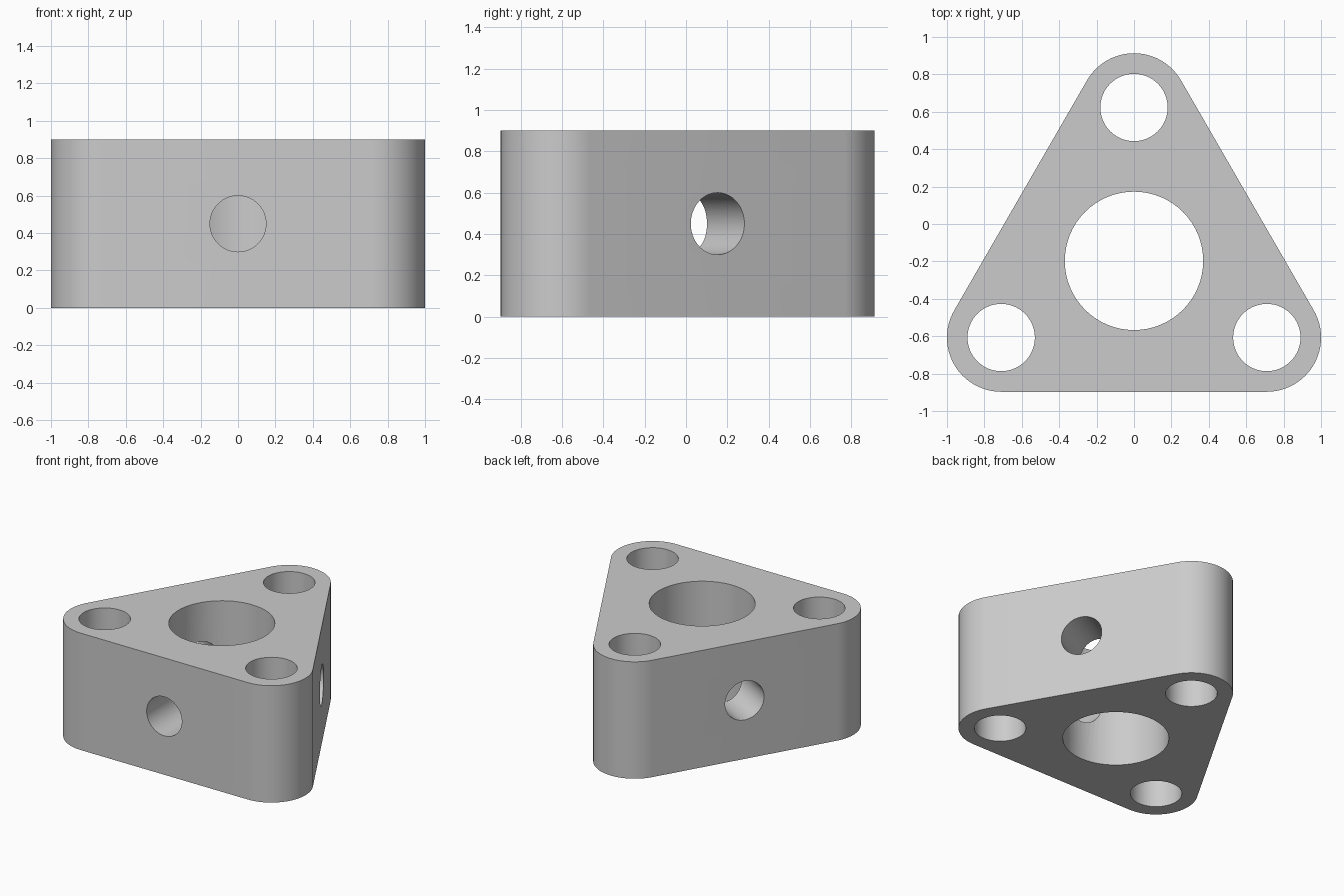
import bpy
import bmesh
from math import cos, sin, pi, radians
from mathutils import Matrix, Vector

HEIGHT = 0.9
CENTRE = Vector((0, -0.197, 0))
CORNER_DIST, CORNER_R = 0.82, 0.29
CORNER_HOLE_R, BORE_R, SIDE_HOLE_R = 0.18, 0.37, 0.15

if "Cube" in bpy.data.objects:
    bpy.data.objects.remove(bpy.data.objects["Cube"])

grey = bpy.data.materials.new("light grey")
grey.use_nodes = True
colour = (0.6, 0.6, 0.6, 1)
grey.diffuse_color = colour
grey.node_tree.nodes["Principled BSDF"].inputs["Base Color"].default_value = colour


def radial(degrees, distance):
    a = radians(degrees)
    return CENTRE + Vector((cos(a), sin(a), 0)) * distance


def make_object(name, bm):
    mesh = bpy.data.meshes.new(name)
    bm.to_mesh(mesh)
    bm.free()
    mesh.materials.append(grey)
    obj = bpy.data.objects.new(name, mesh)
    bpy.context.collection.objects.link(obj)
    return obj


def make_cutter(name, radius, length, matrix):
    bm = bmesh.new()
    bmesh.ops.create_cone(bm, cap_ends=True, segments=64, radius1=radius,
                          radius2=radius, depth=length, matrix=matrix)
    obj = make_object(name, bm)
    obj.hide_render = True
    return obj


# Rounded triangular block, one arc per corner
bm = bmesh.new()
steps = 24
outline = []
for corner in (90, 210, 330):
    for i in range(steps + 1):
        a = radians(corner - 60 + 120 * i / steps)
        outline.append(radial(corner, CORNER_DIST) + Vector((cos(a), sin(a), 0)) * CORNER_R)
base = bm.faces.new([bm.verts.new(p) for p in outline])
top = bmesh.ops.extrude_face_region(bm, geom=[base], use_keep_orig=True)
bmesh.ops.translate(bm, vec=(0, 0, HEIGHT),
                    verts=[v for v in top["geom"] if isinstance(v, bmesh.types.BMVert)])
bmesh.ops.recalc_face_normals(bm, faces=bm.faces)
block = make_object("triangular_block", bm)

# Central bore, vertical corner holes and radial holes through each side
mid = Vector((0, 0, HEIGHT / 2))
cutters = [make_cutter("bore_cutter", BORE_R, 2 * HEIGHT, Matrix.Translation(CENTRE + mid))]
for corner in (90, 210, 330):
    cutters.append(make_cutter("corner_hole_cutter", CORNER_HOLE_R, 2 * HEIGHT,
                               Matrix.Translation(radial(corner, CORNER_DIST) + mid)))
    side = corner + 180
    turn = Matrix.Rotation(radians(side), 4, "Z") @ Matrix.Rotation(pi / 2, 4, "Y")
    cutters.append(make_cutter("side_hole_cutter", SIDE_HOLE_R, 0.8,
                               Matrix.Translation(radial(side, 0.5) + mid) @ turn))

bpy.context.view_layer.objects.active = block
for cutter in cutters:
    mod = block.modifiers.new("cut", "BOOLEAN")
    mod.operation = "DIFFERENCE"
    mod.solver = "EXACT"
    mod.object = cutter
    bpy.ops.object.modifier_apply(modifier=mod.name)
for cutter in cutters:
    bpy.data.objects.remove(cutter)

# Smooth curved walls, crisp rims
bpy.ops.object.select_all(action="DESELECT")
block.select_set(True)
bpy.ops.object.shade_smooth_by_angle(angle=radians(30))
